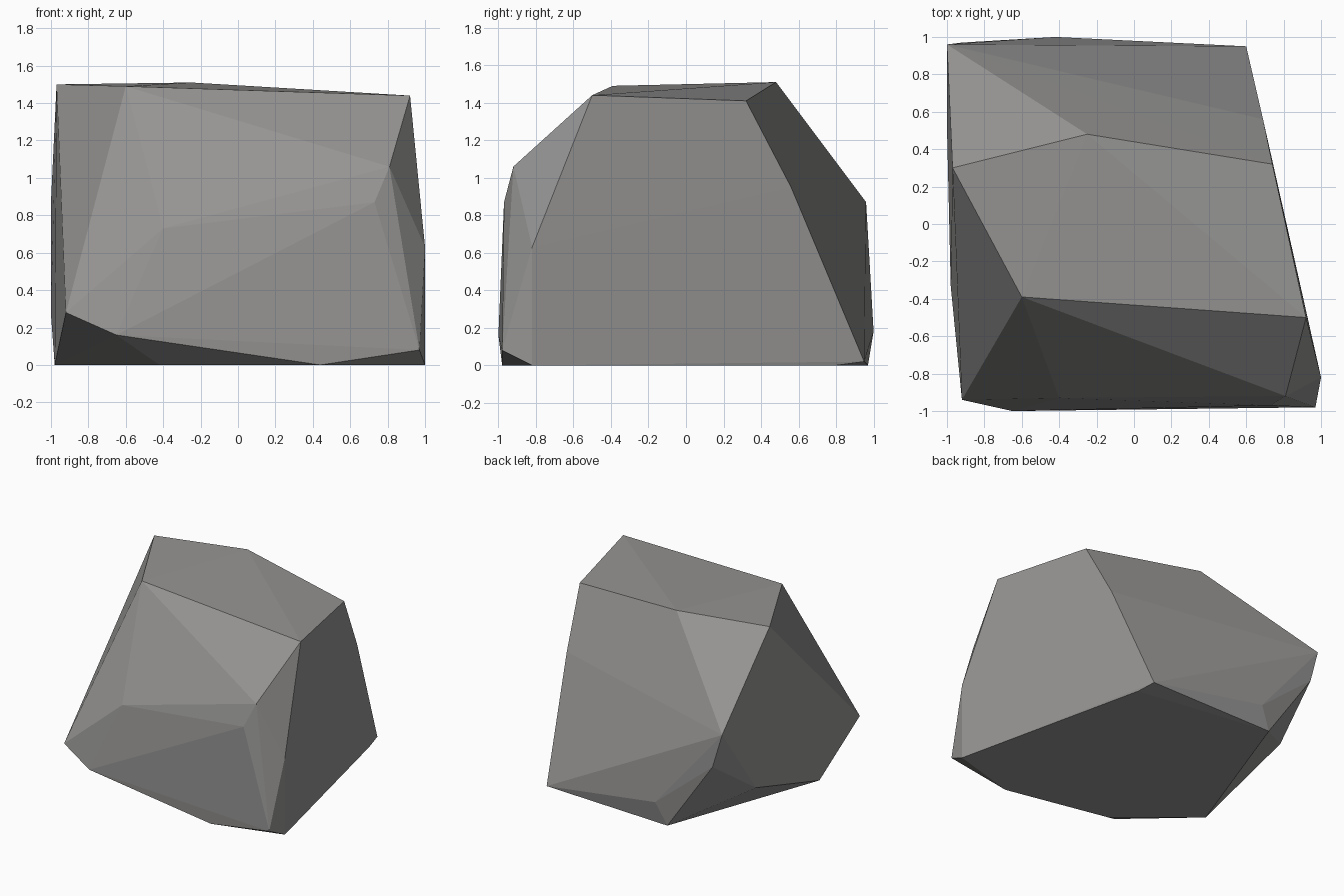
import bpy
import bmesh
from mathutils import Vector

# Remove the default cube only
default_cube = bpy.data.objects.get("Cube")
if default_cube:
    bpy.data.objects.remove(default_cube, do_unlink=True)


def make_material(name, colour):
    material = bpy.data.materials.new(name)
    material.use_nodes = True
    material.diffuse_color = colour
    shader = next(n for n in material.node_tree.nodes if n.type == 'BSDF_PRINCIPLED')
    shader.inputs["Base Color"].default_value = colour
    shader.inputs["Roughness"].default_value = 0.9
    return material


def make_hull(name, corners, material):
    """Wrap a faceted convex skin around the corner points."""
    bm = bmesh.new()
    for corner in corners:
        bm.verts.new(Vector(corner))
    hull = bmesh.ops.convex_hull(bm, input=bm.verts[:])
    leftovers = {v for v in hull["geom_interior"] + hull["geom_unused"]
                 if isinstance(v, bmesh.types.BMVert) and v.is_valid}
    if leftovers:
        bmesh.ops.delete(bm, geom=list(leftovers), context='VERTS')
    bmesh.ops.recalc_face_normals(bm, faces=bm.faces[:])
    mesh = bpy.data.meshes.new(name)
    bm.to_mesh(mesh)
    bm.free()
    mesh.materials.append(material)
    boulder = bpy.data.objects.new(name, mesh)
    bpy.context.collection.objects.link(boulder)
    return boulder


# Corners where the boulder rests on the ground
base = [(x, y, 0) for x, y in (
    (1, -.82), (.44, -.98), (-.42, -.8), (-.98, -.33), (-.51, .97), (.63, .8))]

# Chipped corners just above the ground
lower = [(.97, -.98, .08), (-.65, -1, .16), (-.92, -.94, .28),
         (-1, .52, .27), (-.42, 1, .18), (.6, .95, .02)]

# Bulging corners around the middle
middle = [(1, -.82, .63), (.73, -.97, .87), (.81, -.92, 1.06), (-.4, -.93, .73),
          (-1, .96, .87), (-.92, .97, .59), (.69, .56, .95)]

# Corners of the sloping top
crown = [(.92, -.5, 1.44), (-.6, -.39, 1.49), (-.97, .3, 1.5),
         (-.25, .48, 1.51), (.74, .32, 1.41)]

stone = make_material("stone_grey", (.3, .295, .29, 1))
make_hull("boulder", base + lower + middle + crown, stone)
